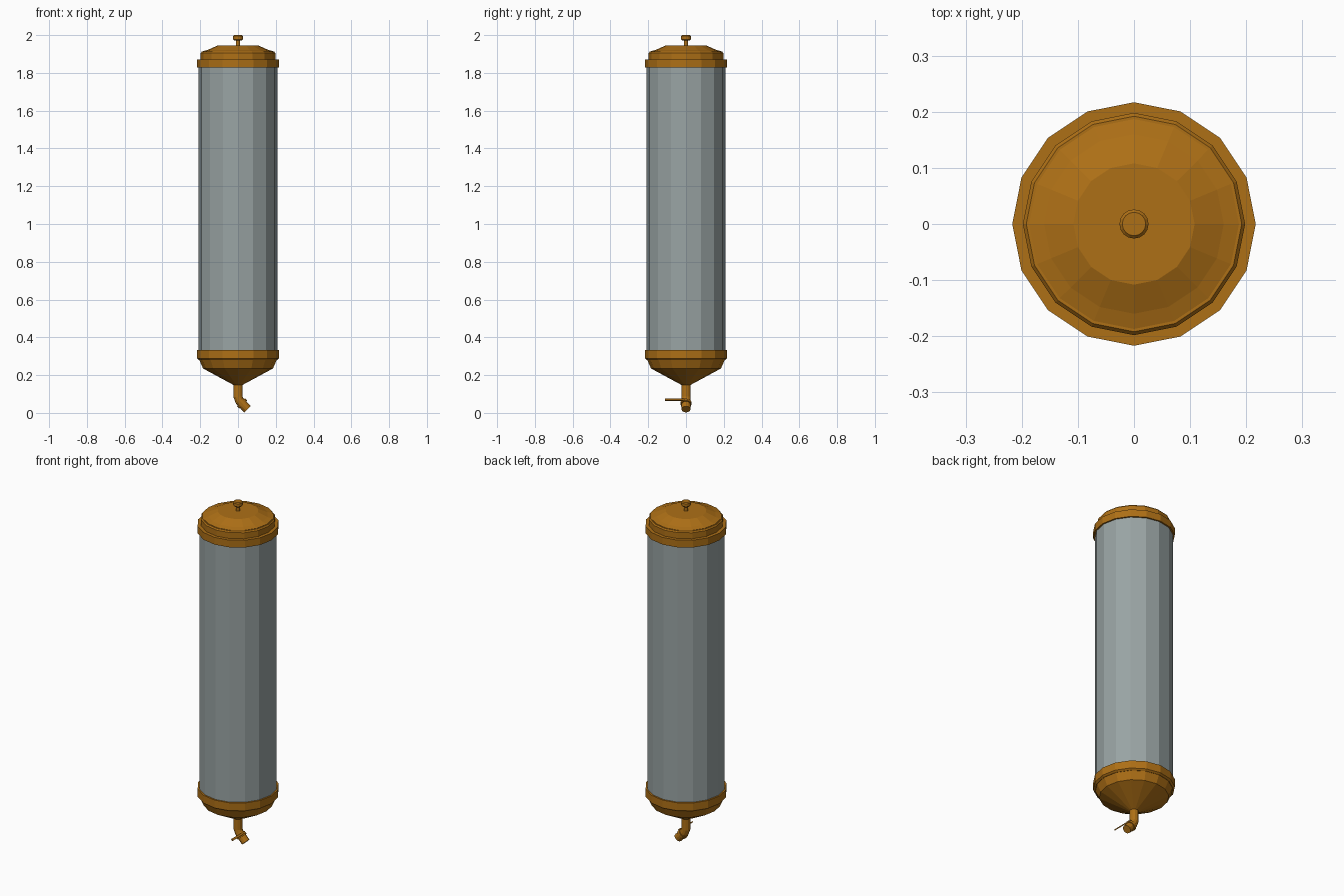
import bpy, bmesh, math
from mathutils import Vector, Matrix

if "Cube" in bpy.data.objects:
    bpy.data.objects.remove(bpy.data.objects["Cube"])


def material(name, rgb):
    m = bpy.data.materials.new(name)
    m.diffuse_color = (*rgb, 1)
    m.use_nodes = True
    m.node_tree.nodes["Principled BSDF"].inputs["Base Color"].default_value = m.diffuse_color
    return m


BRASS = material("brass", (0.42, 0.16, 0.008))
GLASS = material("glass", (0.32, 0.37, 0.37))


def finish(name, bm, mat):
    bmesh.ops.recalc_face_normals(bm, faces=bm.faces)
    me = bpy.data.meshes.new(name)
    bm.to_mesh(me)
    bm.free()
    me.materials.append(mat)
    ob = bpy.data.objects.new(name, me)
    bpy.context.collection.objects.link(ob)
    return ob


def skin(name, rings, mat):
    """Bridge successive rings of points and cap both ends."""
    bm = bmesh.new()
    loops = [[bm.verts.new(p) for p in r] for r in rings]
    n = len(loops[0])
    for a, b in zip(loops, loops[1:]):
        for i in range(n):
            j = (i + 1) % n
            bm.faces.new((a[i], a[j], b[j], b[i]))
    bm.faces.new(loops[0])
    bm.faces.new(loops[-1])
    return finish(name, bm, mat)


def lathe(name, profile, mat, n=16):
    """Turn a (radius, z) profile about the z axis."""
    return skin(name, [[(r * math.cos(2 * math.pi * i / n),
                         r * math.sin(2 * math.pi * i / n), z)
                        for i in range(n)] for r, z in profile], mat)


def pipe(name, path, mat, n=12):
    """Sweep a circle along (x, z, radius) points in the y = 0 plane."""
    pts = [Vector((x, 0, z)) for x, z, r in path]
    rings = []
    for k, (p, (_, _, r)) in enumerate(zip(pts, path)):
        t = (pts[min(k + 1, len(pts) - 1)] - pts[max(k - 1, 0)]).normalized()
        u = Vector((0, 1, 0))
        v = t.cross(u)
        rings.append([p + r * (math.cos(2 * math.pi * i / n) * u +
                               math.sin(2 * math.pi * i / n) * v) for i in range(n)])
    return skin(name, rings, mat)


# Clear tube
lathe("tube", [(0.208, 0.31), (0.208, 1.85)], GLASS)

# Top collar with raised rim
lathe("top_collar", [(0.217, 1.828), (0.217, 1.87), (0.198, 1.87),
                     (0.198, 1.905), (0.192, 1.912)], BRASS)
# Domed lid
lathe("lid", [(0.187, 1.90), (0.187, 1.914), (0.160, 1.922), (0.108, 1.945)], BRASS)
# Lid knob on its stem
lathe("lid_knob", [(0.011, 1.94), (0.011, 1.972), (0.020, 1.972), (0.026, 1.978),
                   (0.026, 1.995), (0.021, 2.0)], BRASS)

# Bottom collar and funnel
lathe("bottom_collar", [(0.207, 0.28), (0.217, 0.288), (0.217, 0.334), (0.208, 0.334)], BRASS)
lathe("funnel", [(0.024, 0.148), (0.185, 0.235), (0.207, 0.285), (0.207, 0.30)], BRASS)

# Bent spout and its valve ring
pipe("spout", [(0, 0.16, 0.024), (0, 0.085, 0.024), (0.008, 0.064, 0.024),
               (0.050, 0.019, 0.024)], BRASS)
pipe("valve_ring", [(0.015, 0.056, 0.029), (0.027, 0.044, 0.029)], BRASS)

# Tap lever reaching to the front, tilted with the spout
bm = bmesh.new()
tilt = Matrix.Rotation(math.radians(45), 4, 'Y')
bmesh.ops.create_cube(bm, size=1, matrix=Matrix.Translation((0.038, -0.052, 0.070)) @
                      tilt @ Matrix.Diagonal((0.012, 0.116, 0.006, 1)).to_4x4())
bmesh.ops.create_cone(bm, cap_ends=True, segments=8, radius1=0.008, radius2=0.008, depth=0.034,
                      matrix=Matrix.Translation((0.031, 0, 0.060)) @ tilt)
finish("tap_lever", bm, BRASS)
